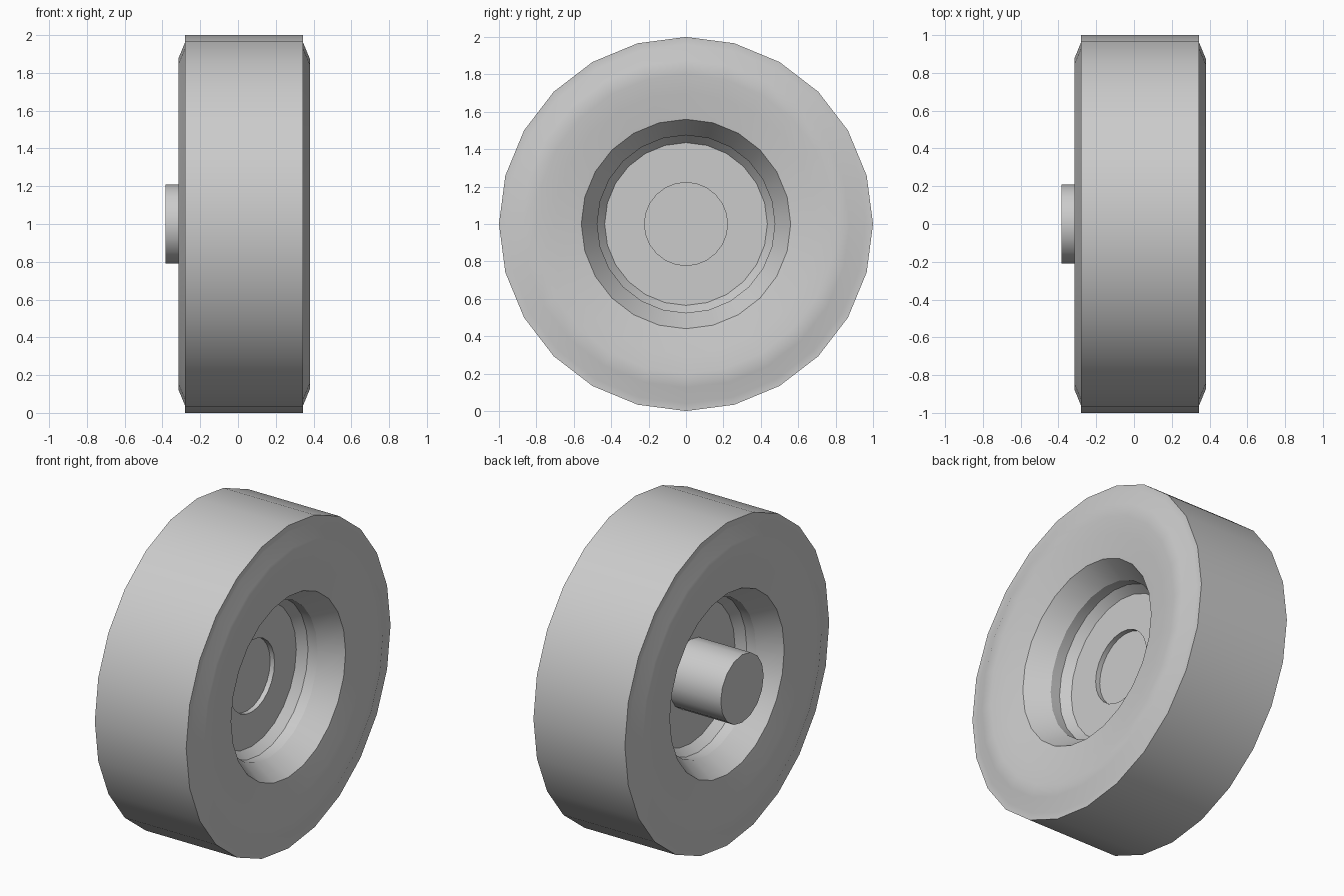
import bpy, math
from math import cos, sin, tau

if "Cube" in bpy.data.objects:
    bpy.data.objects.remove(bpy.data.objects["Cube"], do_unlink=True)

grey = bpy.data.materials.new("plain grey")
grey.use_nodes = True
COLOUR = (0.6, 0.6, 0.6, 1)
grey.diffuse_color = COLOUR
grey.node_tree.nodes["Principled BSDF"].inputs["Base Color"].default_value = COLOUR

MID = 0.032  # middle plane of the wheel along x


def lathe(name, profile, sides, closed=False):
    """Spin (x, radius) points around the axle; radius 0 ends close as a flat cap."""
    verts, rings, faces = [], [], []
    for x, r in profile:
        rings.append(len(verts))
        for i in range(sides):
            a = tau * i / sides
            verts.append((x, r * cos(a), 1 + r * sin(a)))
    pairs = list(zip(rings, rings[1:]))
    if closed:
        pairs.append((rings[-1], rings[0]))
    for a, b in pairs:
        for i in range(sides):
            j = (i + 1) % sides
            faces.append((a + i, b + i, b + j, a + j))
    if not closed:
        faces.append(tuple(rings[0] + i for i in range(sides)))
        faces.append(tuple(rings[-1] + i for i in reversed(range(sides))))
    mesh = bpy.data.meshes.new(name)
    mesh.from_pydata(verts, [], faces)
    mesh.materials.append(grey)
    obj = bpy.data.objects.new(name, mesh)
    bpy.context.collection.objects.link(obj)
    bpy.ops.object.select_all(action="DESELECT")
    obj.select_set(True)
    bpy.context.view_layer.objects.active = obj
    bpy.ops.object.mode_set(mode="EDIT")
    bpy.ops.mesh.select_all(action="SELECT")
    bpy.ops.mesh.normals_make_consistent(inside=False)
    bpy.ops.object.mode_set(mode="OBJECT")
    bpy.ops.object.shade_smooth_by_angle(angle=math.radians(29))
    return obj


def mirrored(half):
    """Half profile, as distance from the middle plane, repeated on the other side."""
    return ([(MID + d, r) for d, r in half] +
            [(MID - d, r) for d, r in reversed(half)])


# Tyre: tread, bulging sidewall and sloping inner lip
tyre = [(0.18, 0.475), (0.313, 0.56), (0.318, 0.59), (0.333, 0.7),
        (0.347, 0.8), (0.348, 0.875), (0.313, 0.96), (0.313, 1.0)]
lathe("tyre", mirrored(tyre), 24, closed=True)

# Hub: rim wall and bevel leading to the web, with a shallow round recess outside
outer = [(0.18, 0.49), (0.18, 0.475), (0.115, 0.475), (0.063, 0.435)]
recess = [(MID + 0.033, 0.222), (MID + 0.063, 0.222)]
rim = [(MID + d, r) for d, r in reversed(outer)]
back = [(MID - d, r) for d, r in outer]
lathe("hub", recess + rim + back, 24)

# Axle stub on the inner side
lathe("axle", [(-0.385, 0.21), (0.0, 0.21)], 16)
